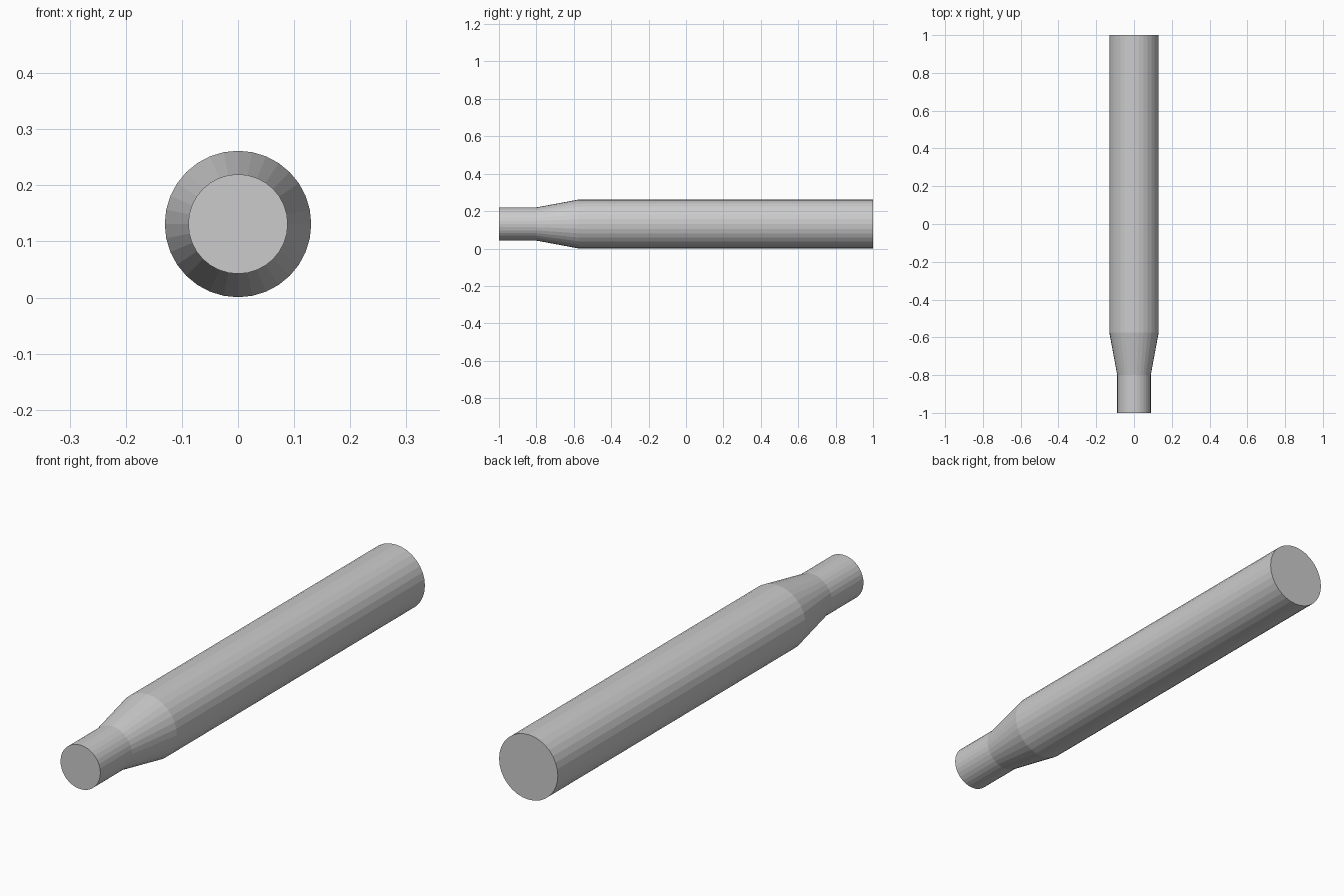
import bpy, bmesh
from math import cos, sin, tau

if "Cube" in bpy.data.objects:
    bpy.data.objects.remove(bpy.data.objects["Cube"])

SIDES = 32
CENTRE_Z = 0.131
# (y, radius) along the shaft, from narrow tip to wide end
PROFILE = [(-1.0, 0.0887), (-0.80, 0.0887), (-0.575, 0.1305), (1.0, 0.1305)]

bm = bmesh.new()

# One ring of vertices per profile point
rings = []
for y, r in PROFILE:
    rings.append([bm.verts.new((r * cos(tau * i / SIDES), y,
                                CENTRE_Z + r * sin(tau * i / SIDES)))
                  for i in range(SIDES)])

# Side walls
for a, b in zip(rings, rings[1:]):
    for i in range(SIDES):
        j = (i + 1) % SIDES
        bm.faces.new((a[i], a[j], b[j], b[i]))

# Flat end caps
bm.faces.new(rings[0])
bm.faces.new(rings[-1])
bmesh.ops.recalc_face_normals(bm, faces=bm.faces[:])

mesh = bpy.data.meshes.new("tapered_shaft")
bm.to_mesh(mesh)
bm.free()
bpy.context.collection.objects.link(bpy.data.objects.new("tapered_shaft", mesh))
